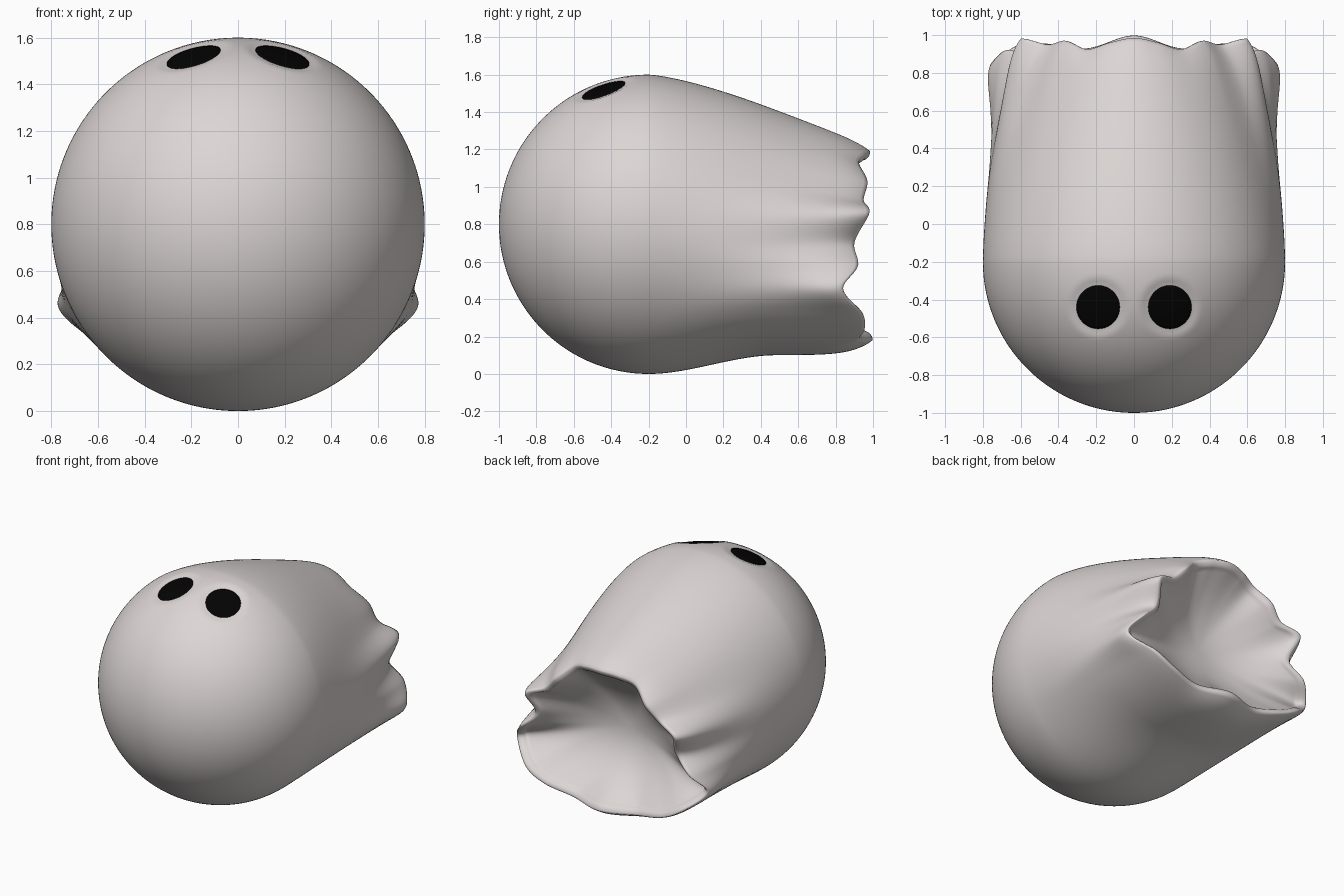
import bpy, bmesh, math

if "Cube" in bpy.data.objects:
    bpy.data.objects.remove(bpy.data.objects["Cube"])

def material(name, rgb):
    m = bpy.data.materials.new(name)
    m.diffuse_color = (*rgb, 1)
    m.use_nodes = True
    m.node_tree.nodes["Principled BSDF"].inputs["Base Color"].default_value = m.diffuse_color
    return m

pale = material("pale cloth", (0.715, 0.67, 0.662))
black = material("black", (0.001, 0.001, 0.001))

R, CY, CZ = 0.8, -0.2, 0.8      # round head
N = 256                         # segments around
EX, EY, ER, SINK = .19, -.44, .115, .015   # eyes, set in shallow dimples

# Half of the wavy hem: angle from the top, x, z, y
HEM = [(0, 0, 1.19, 0.985), (19, .13, 1.175, .96), (37, .25, 1.13, .925),
       (56, .365, 1.03, .97), (71, .46, .93, .95), (85, .60, .86, .98),
       (97, .57, .70, .90), (106, .68, .58, .92), (117, .76, .455, .84),
       (130, .62, .32, .945), (143, .47, .24, .955), (160, .25, .19, .93),
       (180, 0, .18, .998)]

def slope(i, k):
    a, b = HEM[max(i - 1, 0)], HEM[min(i + 1, len(HEM) - 1)]
    if i in (0, len(HEM) - 1) and k != 1:     # level across the centre line
        return 0
    return (b[k] - a[k]) / (b[0] - a[0])

def hem(deg):
    """Smooth hem point at an angle, mirrored for the left side."""
    deg = (deg + 180) % 360 - 180
    side = -1 if deg < 0 else 1
    d = abs(deg)
    i = max(j for j in range(len(HEM) - 1) if HEM[j][0] <= d)
    p, q = HEM[i], HEM[i + 1]
    h = q[0] - p[0]
    t = (d - p[0]) / h
    out = []
    for k in (1, 2, 3):
        out.append((2*t**3 - 3*t*t + 1) * p[k] + (t**3 - 2*t*t + t) * h * slope(i, k)
                   + (3*t*t - 2*t**3) * q[k] + (t**3 - t*t) * h * slope(i + 1, k))
    return side * out[0], out[1], out[2]

rim = [hem(360 * i / N) for i in range(N)]

def averaged(i, w):
    """Hem with its folds smoothed away."""
    s = [0, 0, 0]
    total = 0
    for j in range(-w, w + 1):
        g = 1 - abs(j) / (w + 1)
        total += g
        for k in range(3):
            s[k] += g * rim[(i + j) % N][k]
    return [v / total for v in s]

soft = [averaged(i, 16) for i in range(N)]
softer = [averaged(i, 26) for i in range(N)]
# The sheet stays wide at its sides and flat beneath until close to the hem
wide = []
for i, s in enumerate(soft):
    d = abs((360 * i / N + 180) % 360 - 180)
    side = math.exp(-((d - 105) / 23) ** 2)
    x = s[0] + (math.copysign(.775, s[0]) - s[0]) * side
    under = max(0, (d - 125) / 55)
    under = under * under * (3 - 2 * under)
    wide.append((x, s[1] + (.10 - s[1]) * under, s[2]))

def dimple(p):
    x, y, z = p
    if z < 1.2:
        return p
    d = math.hypot(abs(x) - EX, y - EY)
    k = min(1, max(0, (ER + .05 - d) / .055))
    return (x, y, z - SINK * k * k * (3 - 2 * k))

rings = []
# Head: front half of the sphere
for r in range(1, 61):
    a = math.pi / 2 * r / 60
    rings.append([dimple((R * math.sin(a) * math.sin(2*math.pi*i/N), CY - R * math.cos(a),
                          CZ + R * math.sin(a) * math.cos(2*math.pi*i/N))) for i in range(N)])
# Sheet: from the widest ring to the hem, folds growing toward the end
M = 60
for r in range(1, M + 1):
    t = r / M
    ring = []
    for i in range(N):
        th = 2 * math.pi * i / N
        low = ((1 - math.cos(th)) / 2) ** 3
        b = min(1, t / .58)
        f = t ** 1.4 + (b * b * (3 - 2 * b) - t ** 1.4) * low
        g = t ** 3
        gz = g + (t ** 12 - g) * low
        x0, z0 = R * math.sin(th), CZ + R * math.cos(th)
        s, h = wide[i], rim[i]
        x = x0 + (s[0] - x0) * f + (h[0] - s[0]) * g
        z = z0 + (s[1] - z0) * f + (h[1] - s[1]) * gz
        y = CY + (s[2] - CY) * t + (h[2] - s[2]) * g
        # full, rounded edge just before the hem
        puff = 1 + .085 * t ** 6 * (1 - t ** 12) * (1 - low)
        ring.append((x * puff, y, CZ + (z - CZ) * puff))
    rings.append(ring)
# Hollow underside: rounded edge, then a smooth dent
CAV_Y, CAV_Z, LIP = 0.65, 0.66, 0.05
def toward(i, amount, drop):
    x, z, y = rim[i]
    l = math.hypot(x, z - CAV_Z)
    return (x * (1 - amount / l), y - drop, CAV_Z + (z - CAV_Z) * (1 - amount / l))
for r in range(1, 7):
    a = math.pi / 2.4 * r / 6
    rings.append([toward(i, LIP * math.sin(a), LIP * (1 - math.cos(a))) for i in range(N)])
A, B = LIP * math.sin(math.pi / 2.4), LIP * (1 - math.cos(math.pi / 2.4))
for r in range(1, 36):
    u = r / 36
    d, deep = (1 - u) ** 3, 1 - (1 - u) ** 2.2
    ring = []
    for i in range(N):
        px, py, pz = toward(i, A, B)
        s = softer[i]
        sx, sz = s[0] * .94, CAV_Z + (s[1] - CAV_Z) * .94
        bx, bz = sx + (px - sx) * d, sz + (pz - sz) * d
        by = s[2] - B + (py - s[2] + B) * d
        ring.append((bx * (1 - u), by + (CAV_Y - by) * deep, CAV_Z + (bz - CAV_Z) * (1 - u)))
    rings.append(ring)

bm = bmesh.new()
front = bm.verts.new((0, CY - R, CZ))
inner = bm.verts.new((0, CAV_Y, CAV_Z))
vs = [[bm.verts.new(p) for p in ring] for ring in rings]
for i in range(N):
    j = (i + 1) % N
    bm.faces.new((front, vs[0][i], vs[0][j]))
    bm.faces.new((inner, vs[-1][j], vs[-1][i]))
    for a, b in zip(vs, vs[1:]):
        bm.faces.new((a[i], b[i], b[j], a[j]))

def finish(name, bm, mat):
    bmesh.ops.recalc_face_normals(bm, faces=bm.faces)
    me = bpy.data.meshes.new(name)
    bm.to_mesh(me)
    bm.free()
    me.materials.append(mat)
    for p in me.polygons:
        p.use_smooth = True
    ob = bpy.data.objects.new(name, me)
    bpy.context.collection.objects.link(ob)
    return ob

finish("sheet_body", bm, pale)

# Eyes: thin plates hugging the dimples
def eye(name, cx):
    bm = bmesh.new()
    K, S = 8, 40
    def on_head(x, y, lift):
        return (x, y, CZ + math.sqrt(R * R - x * x - (y - CY) ** 2) - SINK + lift)
    c = bm.verts.new(on_head(cx, EY, .004))
    loops = []
    for k in range(1, K + 2):
        m = ER * min(k, K) / K
        lift = .004 if k <= K else -.004     # last loop tucks into the head
        loops.append([bm.verts.new(on_head(cx + m * math.cos(2*math.pi*s/S),
                                           EY + m * math.sin(2*math.pi*s/S), lift))
                      for s in range(S)])
    for s in range(S):
        n = (s + 1) % S
        bm.faces.new((c, loops[0][s], loops[0][n]))
        for a, b in zip(loops, loops[1:]):
            bm.faces.new((a[s], b[s], b[n], a[n]))
    ob = finish(name, bm, black)
    if ob.data.polygons[0].normal.z < 0:
        ob.data.flip_normals()

eye("eye_right", EX)
eye("eye_left", -EX)
